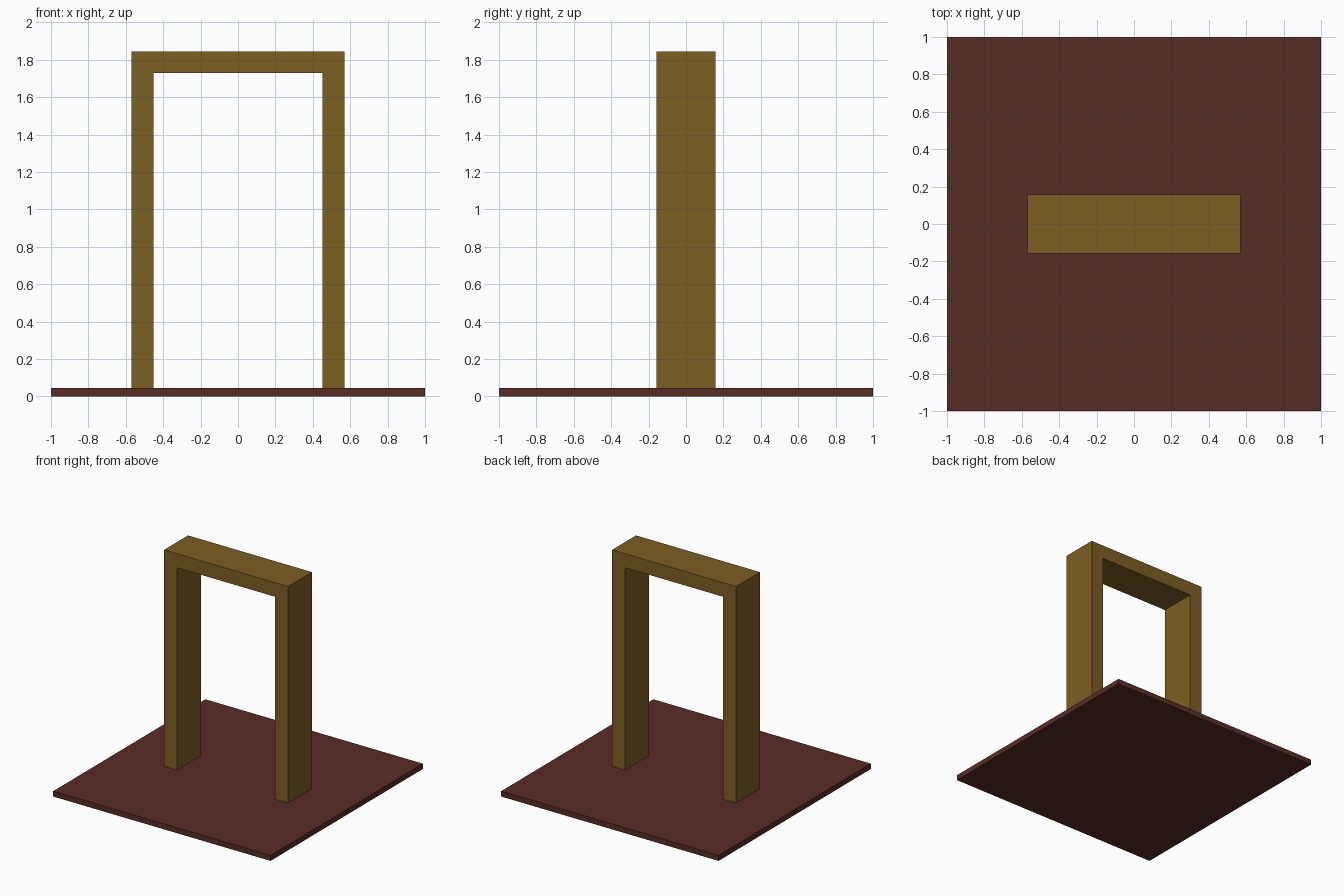
import bpy, bmesh

if "Cube" in bpy.data.objects:
    bpy.data.objects.remove(bpy.data.objects["Cube"])

BASE_H = 0.045
TOP = 1.845
OUT_X, IN_X, IN_TOP = 0.57, 0.452, 1.728
HALF_D = 0.157


def material(name, rgb):
    m = bpy.data.materials.new(name)
    m.diffuse_color = (*rgb, 1.0)
    m.use_nodes = True
    m.node_tree.nodes["Principled BSDF"].inputs["Base Color"].default_value = m.diffuse_color
    return m


def prism(name, profile, depth, mat):
    """Extrude an x-z outline along y, centred on y = 0."""
    bm = bmesh.new()
    face = bm.faces.new([bm.verts.new((x, -depth / 2, z)) for x, z in profile])
    ext = bmesh.ops.extrude_face_region(bm, geom=[face])
    moved = [v for v in ext["geom"] if isinstance(v, bmesh.types.BMVert)]
    bmesh.ops.translate(bm, verts=moved, vec=(0, depth, 0))
    bmesh.ops.recalc_face_normals(bm, faces=bm.faces)
    mesh = bpy.data.meshes.new(name)
    bm.to_mesh(mesh)
    bm.free()
    mesh.materials.append(mat)
    obj = bpy.data.objects.new(name, mesh)
    bpy.context.collection.objects.link(obj)
    return obj


# Square base plate
prism("base_plate", [(-1, 0), (1, 0), (1, BASE_H), (-1, BASE_H)], 2.0,
      material("dark_red", (0.098, 0.025, 0.019)))

# Upright frame: two legs and a top beam in one piece, mirrored outline
half = [(IN_X, IN_TOP), (IN_X, BASE_H), (OUT_X, BASE_H), (OUT_X, TOP)]
outline = half + [(-x, z) for x, z in reversed(half)]
prism("door_frame", outline, 2 * HALF_D,
      material("ochre", (0.205, 0.112, 0.016)))
